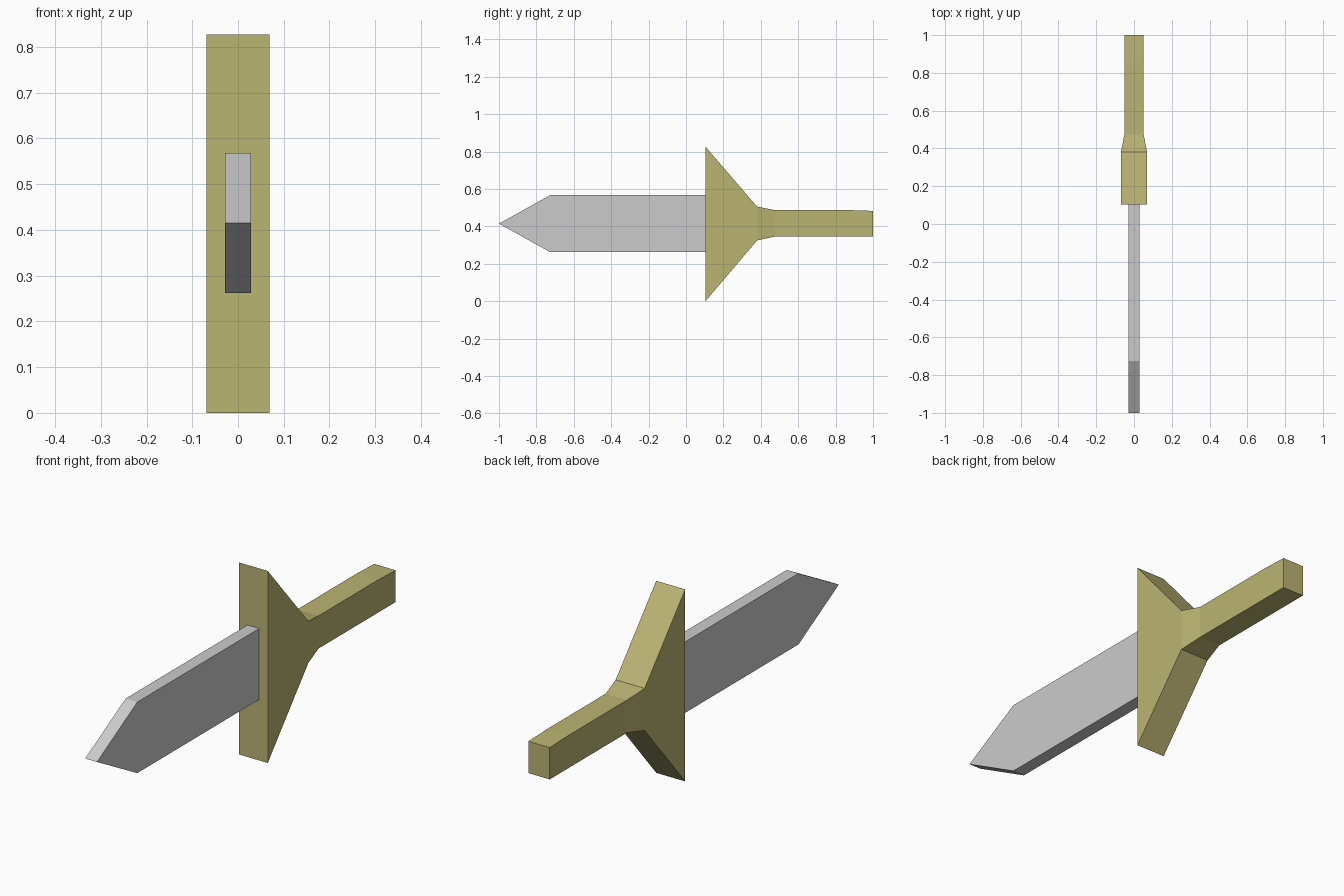
import bpy, bmesh

if "Cube" in bpy.data.objects:
    bpy.data.objects.remove(bpy.data.objects["Cube"])


def material(name, rgb):
    m = bpy.data.materials.new(name)
    m.diffuse_color = (*rgb, 1)
    m.use_nodes = True
    m.node_tree.nodes["Principled BSDF"].inputs["Base Color"].default_value = m.diffuse_color
    return m


def make_object(name, bm, mat):
    bmesh.ops.recalc_face_normals(bm, faces=bm.faces[:])
    me = bpy.data.meshes.new(name)
    bm.to_mesh(me)
    bm.free()
    me.materials.append(mat)
    ob = bpy.data.objects.new(name, me)
    bpy.context.collection.objects.link(ob)
    return ob


def loft(name, sections, mat):
    """Rectangular sections along y: (y, half width, z low, z high)."""
    bm = bmesh.new()
    rings = [[bm.verts.new(p) for p in
              ((-w, y, lo), (w, y, lo), (w, y, hi), (-w, y, hi))]
             for y, w, lo, hi in sections]
    bm.faces.new(rings[0])
    bm.faces.new(rings[-1])
    for a, b in zip(rings, rings[1:]):
        for i in range(4):
            j = (i + 1) % 4
            bm.faces.new((a[i], a[j], b[j], b[i]))
    return make_object(name, bm, mat)


def extrude_profile(name, profile, half, mat):
    """Side profile (y, z) extruded across x."""
    bm = bmesh.new()
    face = bm.faces.new([bm.verts.new((-half, y, z)) for y, z in profile])
    new = bmesh.ops.extrude_face_region(bm, geom=[face])["geom"]
    bmesh.ops.translate(bm, vec=(2 * half, 0, 0),
                        verts=[v for v in new if isinstance(v, bmesh.types.BMVert)])
    return make_object(name, bm, mat)


steel = material("steel grey", (0.60, 0.60, 0.60))
brass = material("dull brass", (0.50, 0.455, 0.17))

# Flat blade with a wedge point
extrude_profile("blade", [(-1, 0.415), (-0.725, 0.262), (0.11, 0.262),
                          (0.11, 0.568), (-0.725, 0.568)], 0.028, steel)

# Flared guard, short neck and grip in one piece
loft("guard_and_grip", [(0.104, 0.069, 0.0, 0.827),
                        (0.38, 0.069, 0.325, 0.506),
                        (0.475, 0.051, 0.346, 0.487),
                        (0.88, 0.051, 0.346, 0.487),
                        (1.0, 0.051, 0.346, 0.483)], brass)
